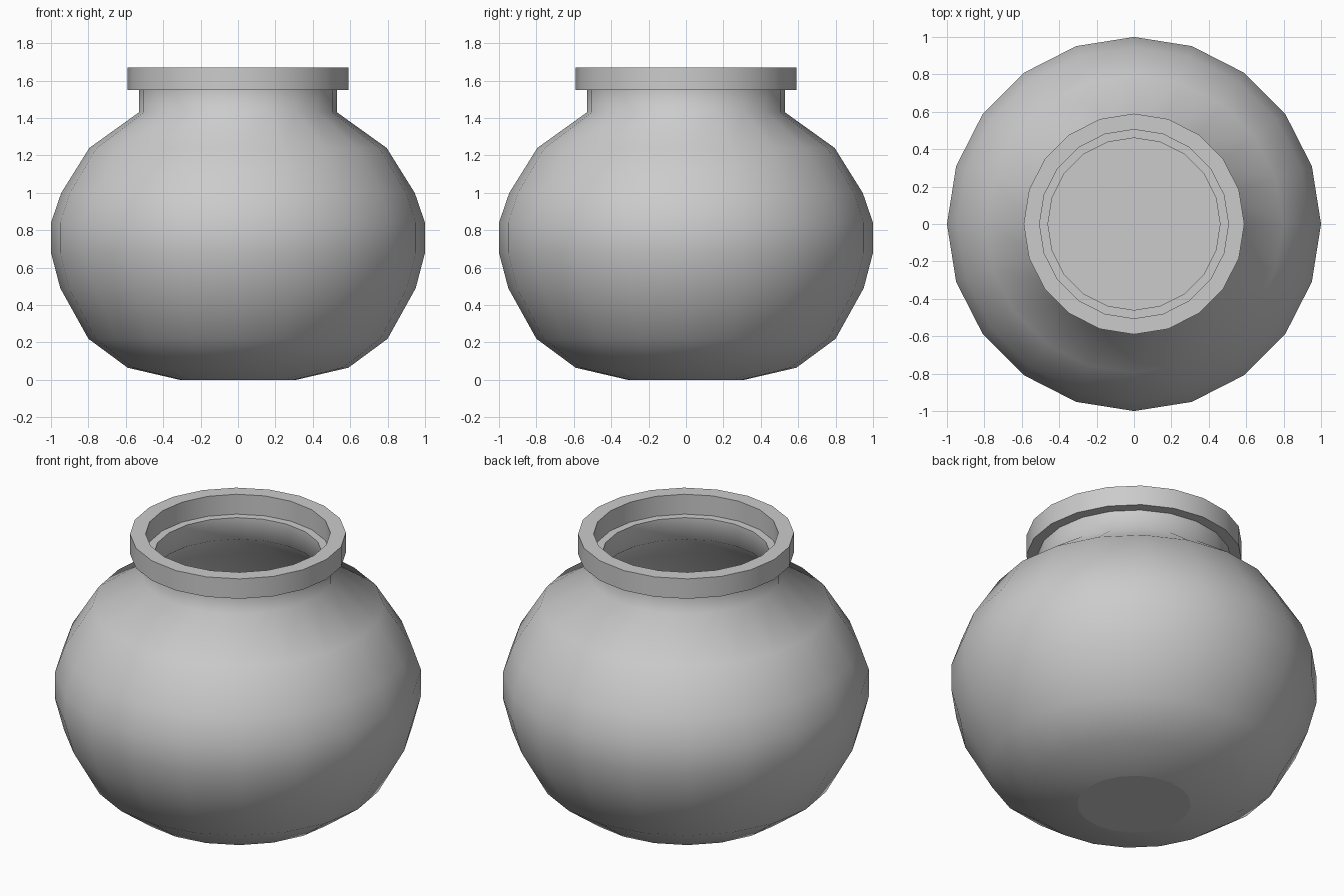
import bpy, bmesh, math

if "Cube" in bpy.data.objects:
    bpy.data.objects.remove(bpy.data.objects["Cube"])

SIDES = 20

# Cross-section (radius, height): outside from base to rim, then inside down to the floor
profile = [
    (0.31, 0.0), (0.59, 0.065), (0.80, 0.22), (0.95, 0.49), (1.0, 0.68),
    (1.0, 0.84), (0.945, 1.0), (0.795, 1.24), (0.53, 1.43), (0.53, 1.55),
    (0.59, 1.55), (0.59, 1.67), (0.505, 1.67), (0.505, 1.55), (0.46, 1.55),
    (0.46, 1.42), (0.74, 1.20), (0.88, 0.98), (0.93, 0.83), (0.93, 0.69),
    (0.885, 0.52), (0.75, 0.27), (0.52, 0.08),
]


def lathe(name, points, sides, sharp_angle):
    bm = bmesh.new()
    rings = []
    for r, z in points:
        angles = [2 * math.pi * i / sides for i in range(sides)]
        rings.append([bm.verts.new((r * math.cos(a), r * math.sin(a), z)) for a in angles])
    for low, high in zip(rings, rings[1:]):
        for i in range(sides):
            j = (i + 1) % sides
            bm.faces.new((low[i], low[j], high[j], high[i]))
    # Flat base and inner floor
    caps = [bm.faces.new(rings[0][::-1]), bm.faces.new(rings[-1])]
    bm.normal_update()
    for f in bm.faces:
        f.smooth = True
    # Crisp rim corners and cap borders, everything else smooth
    for e in bm.edges:
        e.smooth = e.calc_face_angle() < sharp_angle
    for cap in caps:
        for e in cap.edges:
            e.smooth = False
    mesh = bpy.data.meshes.new(name)
    bm.to_mesh(mesh)
    bm.free()
    obj = bpy.data.objects.new(name, mesh)
    bpy.context.collection.objects.link(obj)
    return obj


# Round pot with short neck and stepped rim
lathe("pot", profile, SIDES, math.radians(65))
